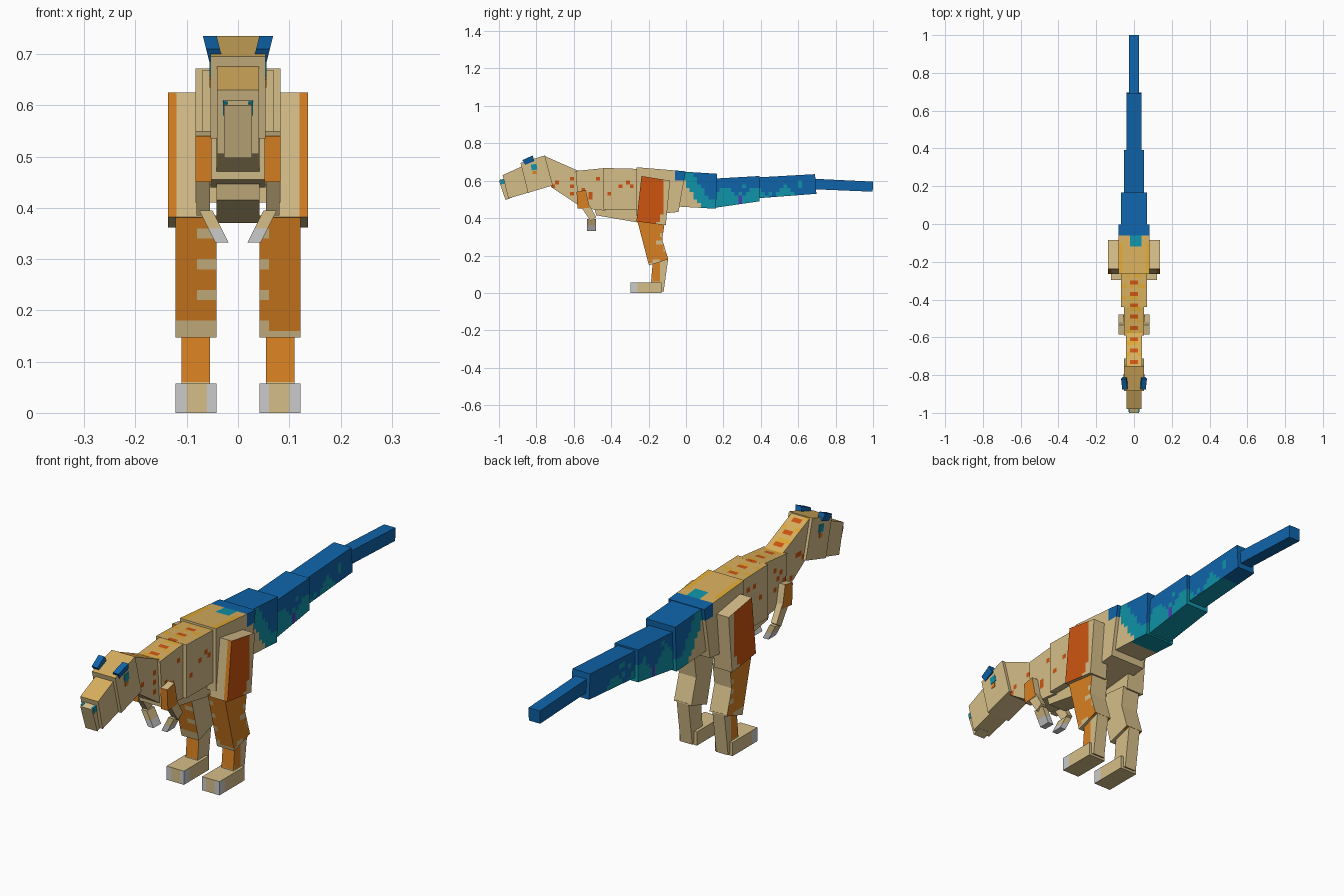
import bpy, bmesh, math, random
from mathutils import Vector

random.seed(4)
cube = bpy.data.objects.get("Cube")
if cube:
    bpy.data.objects.remove(cube)

# Palette, given as sRGB and stored linear
PALETTE = {
    "tan": "D6BE89", "sand": "D8AF5E", "gold": "E0AA35", "orange": "D88022",
    "rust": "CE5510", "blue": "0F64AA", "teal": "0F93A8", "purple": "4A40B4",
    "claw_grey": "CBCBCB",
}
NAMES = list(PALETTE)
MATS = []
for name, code in PALETTE.items():
    srgb = [int(code[i:i + 2], 16) / 255 for i in (0, 2, 4)]
    color = [((v + 0.055) / 1.055) ** 2.4 for v in srgb] + [1.0]
    mat = bpy.data.materials.new(name)
    mat.use_nodes = True
    mat.diffuse_color = color
    mat.node_tree.nodes["Principled BSDF"].inputs["Base Color"].default_value = color
    MATS.append(mat)


def slab(name, profile, x0, x1, paint="tan", lean=0.0, cell=0.02):
    """Side profile in (y, z) extruded from x0 to x1; paint is a colour or a rule."""
    bm = bmesh.new()
    mid_z = sum(z for _, z in profile) / len(profile)
    ends = []
    for x in (x0, x1):
        ends.append([bm.verts.new((x + lean * (z - mid_z), y, z)) for y, z in profile])
    bm.faces.new(ends[0])
    bm.faces.new(ends[1])
    for i in range(len(profile)):
        j = (i + 1) % len(profile)
        bm.faces.new((ends[0][i], ends[0][j], ends[1][j], ends[1][i]))
    bmesh.ops.recalc_face_normals(bm, faces=bm.faces)
    if callable(paint):
        # Cut the faces into cells so that each can take its own colour
        for axis in range(3):
            values = [v.co[axis] for v in bm.verts]
            normal = Vector([float(k == axis) for k in range(3)])
            for k in range(math.ceil(min(values) / cell), math.ceil(max(values) / cell)):
                bmesh.ops.bisect_plane(
                    bm, geom=bm.verts[:] + bm.edges[:] + bm.faces[:],
                    plane_co=normal * k * cell, plane_no=normal)
    bm.normal_update()
    used = []
    for face in bm.faces:
        col = paint
        if callable(paint):
            c, n = face.calc_center_median(), face.normal.copy()
            n.x *= math.copysign(1, c.x)
            c.x = abs(c.x)
            col = paint(c, n)
        if col not in used:
            used.append(col)
        face.material_index = used.index(col)
    mesh = bpy.data.meshes.new(name)
    bm.to_mesh(mesh)
    bm.free()
    for col in used:
        mesh.materials.append(MATS[NAMES.index(col)])
    obj = bpy.data.objects.new(name, mesh)
    bpy.context.collection.objects.link(obj)


def centred(name, profile, half, paint="tan"):
    slab(name, profile, -half, half, paint)


def paired(name, profile, x0, x1, paint="tan", lean=0.0):
    for side, label in ((1, "left"), (-1, "right")):
        slab(f"{label}_{name}", profile, side * x0, side * x1, paint, side * lean)


# Colour rules: c is the cell centre (x always positive), n points outward
def hide(c, n):
    if n.z > 0.5:
        stripe = int(abs(c.y) / 0.02) % 3
        if c.x < 0.02 and stripe == 0:
            return "rust"
        return "gold" if stripe == 1 and random.random() < 0.5 else "sand"
    if abs(n.x) > 0.5 and 0.5 < c.z < 0.62 and random.random() < 0.08:
        return "rust"
    return "tan"


def crown(c, n):
    return "sand" if n.z > 0.5 else "tan"


def hips(c, n):
    if n.z > 0.5:
        if c.y > -0.06:
            return "blue"
        if c.y > -0.12 and c.x < 0.03:
            return "teal"
        return "gold" if c.x > 0.06 and c.y < -0.1 else "sand"
    return "blue" if c.y > -0.05 and c.z > 0.6 else "tan"


def tail_base(c, n):
    slope = c.y + 0.65 * (c.z - 0.6)
    if n.z > 0.5:
        return "blue"
    if n.z < -0.5:
        return "teal" if c.y > 0.06 else "tan"
    if slope < -0.01:
        return "tan"
    return "teal" if slope < 0.06 or c.z < 0.5 else "blue"


def tail_mid(c, n):
    if n.z > 0.5:
        return "blue"
    edge = 0.54 + 0.03 * math.sin(c.y * 38)
    if n.z < -0.5:
        return "teal" if c.y < 0.6 else "blue"
    if c.z < edge:
        wave = math.sin(c.y * 45 + 1)
        if wave > 0.75 and c.y < 0.4:
            return "purple"
        return "teal" if c.y < 0.6 else "blue"
    return "teal" if random.random() < 0.08 and c.y < 0.65 and c.z < 0.6 else "blue"


def thigh_paint(c, n):
    if n.x > 0.5:
        rim = -0.12 if c.z > 0.44 else -0.12 - 0.5 * (0.44 - c.z)
        return "rust" if c.y < rim else "tan"
    return "orange" if n.y < -0.5 and c.x > 0.11 else "tan"


def shin_paint(c, n):
    if c.z < 0.17 or n.y > 0.5 or n.x < -0.5:
        return "tan"
    if n.y < -0.5:
        notch = c.x < 0.07 and int(c.z / 0.02) % 3 == 2
        return "tan" if notch else "orange"
    if c.y > -0.15 and 0.22 < c.z < 0.32 and random.random() < 0.6:
        return "tan"
    return "orange"


def ankle_paint(c, n):
    if n.y < -0.5:
        return "orange" if c.z > 0.06 else "tan"
    return "orange" if n.x > 0.5 and c.y < -0.14 and c.z > 0.07 else "tan"


def foot_paint(c, n):
    if n.y < -0.5:
        return "tan" if 0.065 < c.x < 0.095 else "claw_grey"
    return "claw_grey" if c.y < -0.26 and abs(n.x) > 0.5 else "tan"


def upper_arm_paint(c, n):
    return "orange" if n.x > 0.5 or n.y < -0.5 else "tan"


def hand_paint(c, n):
    return "claw_grey" if c.z < 0.36 else "tan"


# Head
centred("snout", [(-0.98, 0.63), (-0.87, 0.68), (-0.83, 0.54), (-0.95, 0.505)], 0.041, crown)
centred("nose", [(-1.0, 0.6), (-0.96, 0.615), (-0.93, 0.51), (-0.965, 0.497)], 0.027)
centred("head", [(-0.885, 0.695), (-0.755, 0.735), (-0.712, 0.575), (-0.845, 0.535)], 0.054, crown)
paired("brow", [(-0.875, 0.71), (-0.82, 0.735), (-0.81, 0.705), (-0.86, 0.685)], 0.035, 0.062, "blue", 0.25)
paired("eye", [(-0.83, 0.685), (-0.8, 0.69), (-0.795, 0.66), (-0.825, 0.655)], 0.05, 0.056, "teal")
paired("eye_spot", [(-0.82, 0.65), (-0.8, 0.655), (-0.8, 0.635), (-0.82, 0.635)], 0.05, 0.056, "orange")
paired("nostril", [(-0.995, 0.605), (-0.97, 0.61), (-0.965, 0.585), (-0.99, 0.58)], 0.02, 0.029, "teal")

# Neck and body
centred("neck", [(-0.755, 0.732), (-0.57, 0.65), (-0.56, 0.46), (-0.72, 0.565)], 0.042, hide)
centred("chest", [(-0.59, 0.652), (-0.43, 0.668), (-0.43, 0.44), (-0.575, 0.455)], 0.054, hide)
centred("belly", [(-0.44, 0.668), (-0.25, 0.663), (-0.25, 0.445), (-0.44, 0.445)], 0.07, hide)
centred("underbelly", [(-0.49, 0.45), (-0.24, 0.45), (-0.22, 0.37), (-0.48, 0.415)], 0.042)
centred("hips", [(-0.265, 0.672), (-0.002, 0.65), (-0.04, 0.433), (-0.265, 0.41)], 0.083, hips)

# Tail, tapering in four segments
centred("tail_base", [(-0.04, 0.65), (0.167, 0.637), (0.16, 0.45), (-0.05, 0.462)], 0.068, tail_base)
centred("tail_second", [(0.13, 0.61), (0.393, 0.625), (0.393, 0.49), (0.14, 0.453)], 0.054, tail_mid)
centred("tail_third", [(0.37, 0.617), (0.69, 0.635), (0.697, 0.53), (0.37, 0.505)], 0.041, tail_mid)
centred("tail_tip", [(0.67, 0.611), (1.0, 0.595), (0.998, 0.541), (0.67, 0.555)], 0.026, "blue")

# Arms
paired("upper_arm", [(-0.585, 0.54), (-0.535, 0.55), (-0.515, 0.455), (-0.58, 0.45)], 0.052, 0.083, upper_arm_paint)
paired("forearm", [(-0.565, 0.465), (-0.52, 0.475), (-0.48, 0.405), (-0.51, 0.385)], 0.055, 0.081)
paired("hand", [(-0.53, 0.395), (-0.48, 0.395), (-0.48, 0.332), (-0.53, 0.332)], 0.034, 0.06, hand_paint, 0.5)

# Legs
paired("thigh", [(-0.238, 0.625), (-0.085, 0.6), (-0.108, 0.362), (-0.265, 0.382)], 0.055, 0.137, thigh_paint)
paired("shin", [(-0.26, 0.385), (-0.115, 0.37), (-0.127, 0.285), (-0.095, 0.18), (-0.198, 0.147)], 0.042, 0.122, shin_paint)
paired("ankle", [(-0.178, 0.16), (-0.095, 0.185), (-0.12, 0.005), (-0.19, 0.03)], 0.055, 0.11, ankle_paint)
paired("foot", [(-0.296, 0.057), (-0.132, 0.057), (-0.132, 0.0), (-0.296, 0.0)], 0.042, 0.122, foot_paint)
